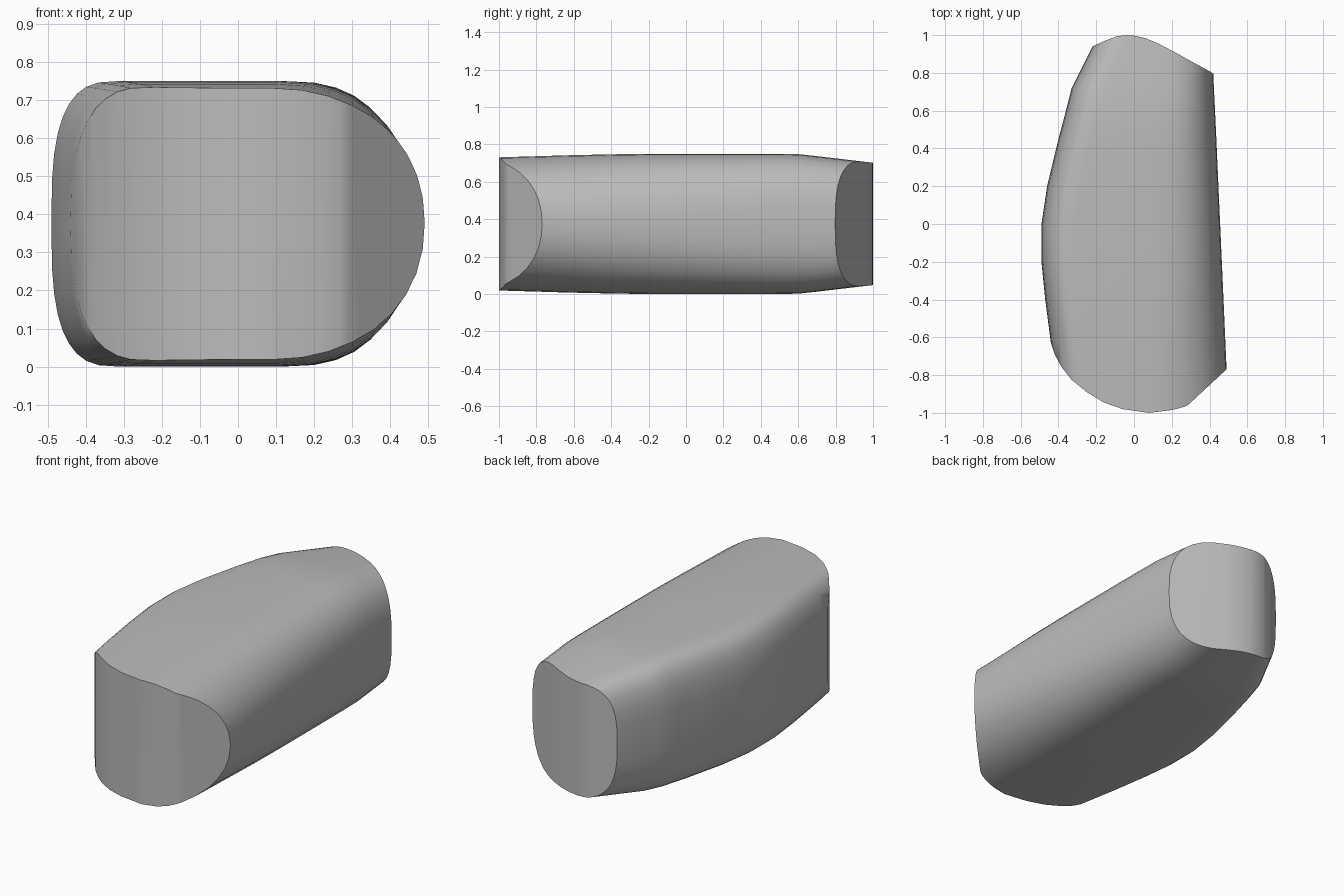
import bpy, bmesh, math

cube = bpy.data.objects.get("Cube")
if cube:
    bpy.data.objects.remove(cube, do_unlink=True)

grey = bpy.data.materials.new("plain_grey")
grey.use_nodes = True
grey.diffuse_color = (0.5, 0.5, 0.5, 1)
grey.node_tree.nodes["Principled BSDF"].inputs["Base Color"].default_value = (0.5, 0.5, 0.5, 1)

MID_Z = 0.375
SEGMENTS = 18
# Stations along the length: y, left x, right x, half height
STATIONS = [
    (-1.1, -0.37, 0.505, 0.353), (-0.63, -0.44, 0.484, 0.367), (-0.4, -0.47, 0.474, 0.372),
    (-0.2, -0.49, 0.465, 0.375), (0, -0.49, 0.456, 0.375), (0.2, -0.46, 0.447, 0.375),
    (0.45, -0.40, 0.436, 0.375), (0.6, -0.36, 0.429, 0.373), (0.72, -0.33, 0.423, 0.36),
    (0.94, -0.22, 0.414, 0.334), (1.1, -0.14, 0.407, 0.316),
]


def make_object(name, bm):
    bmesh.ops.recalc_face_normals(bm, faces=bm.faces)
    mesh = bpy.data.meshes.new(name)
    bm.to_mesh(mesh)
    bm.free()
    mesh.materials.append(grey)
    obj = bpy.data.objects.new(name, mesh)
    bpy.context.collection.objects.link(obj)
    return obj


def bridge(bm, rings):
    for a, b in zip(rings, rings[1:]):
        for i in range(len(a)):
            j = (i + 1) % len(a)
            bm.faces.new((a[i], a[j], b[j], b[i]))
    bm.faces.new(rings[0])
    bm.faces.new(rings[-1])


def section(y, left, right, height):
    """Rounded section: full curve on the right, tighter corners on the left."""
    back = min(1, max(0, (y + 1) / 2))
    sides = [(right, 0.41 - 0.12 * back, 2 + 0.9 * back, 1), (left, 0.18, 3, -1)]
    points = []
    for side, (edge, width, power, sign) in enumerate(sides):
        for i in range(SEGMENTS + 1):
            t = math.pi * (i / SEGMENTS - 0.5)
            c, s = max(0, math.cos(t)), math.sin(t)
            x = edge - sign * width * (1 - c ** (2 / power))
            z = math.copysign(abs(s) ** (2 / power), s) * height * sign
            points.append((x, y, MID_Z + z))
    return points


# Lofted main body
bm = bmesh.new()
bridge(bm, [[bm.verts.new(p) for p in section(*s)] for s in STATIONS])
body = make_object("body", bm)

# Upright prism that trims both curved ends
FRONT = [(-0.6, -0.1), (-0.44, -0.63), (-0.42, -0.69), (-0.385, -0.755), (-0.33, -0.825),
         (-0.25, -0.89), (-0.16, -0.945), (-0.06, -0.98), (0.08, -1), (0.2, -0.985),
         (0.27, -0.967), (0.29, -0.955), (0.489, -0.77), (0.7, -0.57)]
BACK = [(0.7, 0.645), (0.415, 0.8), (0.2, 0.918), (0.13, 0.955), (0.06, 0.984),
        (0, 0.997), (-0.04, 1), (-0.09, 0.994), (-0.15, 0.972), (-0.22, 0.94), (-0.6, 0.75)]
bm = bmesh.new()
bridge(bm, [[bm.verts.new((x, y, z)) for x, y in FRONT + BACK] for z in (-0.2, 1)])
trim = make_object("end_trim", bm)

cut = body.modifiers.new("trim_ends", "BOOLEAN")
cut.operation = "INTERSECT"
cut.solver = "EXACT"
cut.object = trim
bpy.context.view_layer.objects.active = body
body.select_set(True)
bpy.ops.object.modifier_apply(modifier=cut.name)
bpy.data.objects.remove(trim, do_unlink=True)
bpy.ops.object.shade_smooth_by_angle(angle=math.radians(30))
